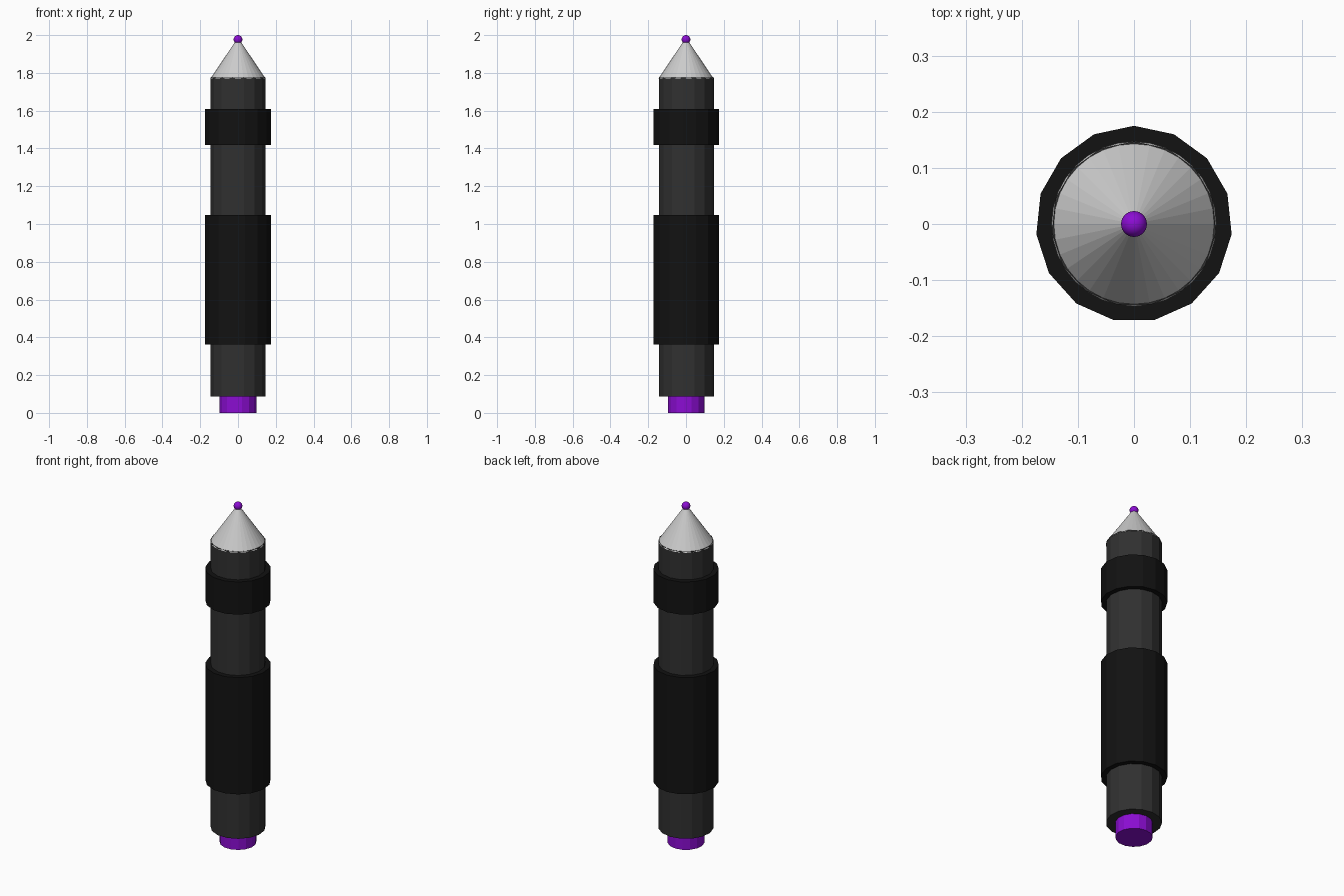
import bpy

if "Cube" in bpy.data.objects:
    bpy.data.objects.remove(bpy.data.objects["Cube"])

SIDES = 15  # low-poly barrel, first corner on +y


def material(name, rgb):
    m = bpy.data.materials.new(name)
    m.diffuse_color = (*rgb, 1.0)
    m.use_nodes = True
    m.node_tree.nodes["Principled BSDF"].inputs["Base Color"].default_value = m.diffuse_color
    return m


dark = material("dark_grey", (0.03, 0.03, 0.03))
black = material("black", (0.006, 0.006, 0.006))
purple = material("purple", (0.26, 0.004, 0.65))


def finish(name, mat):
    ob = bpy.context.object
    ob.name = name
    if mat:
        ob.data.materials.append(mat)
    return ob


def tube(name, radius, z0, z1, mat):
    bpy.ops.mesh.primitive_cylinder_add(
        vertices=SIDES, radius=radius, depth=z1 - z0, location=(0, 0, (z0 + z1) / 2))
    return finish(name, mat)


# Barrel, end button and the two grip bands
tube("barrel", 0.147, 0.088, 1.775, dark)
tube("end_button", 0.098, 0.0, 0.12, purple)
tube("lower_grip", 0.175, 0.362, 1.048, black)
tube("upper_grip", 0.175, 1.418, 1.61, black)

# Pointed metal nose, slightly sunk into the barrel
bpy.ops.mesh.primitive_cone_add(
    vertices=32, radius1=0.147, radius2=0, depth=0.218, location=(0, 0, 1.769 + 0.109))
finish("nose_cone", None)

# Glowing ball tip
bpy.ops.mesh.primitive_uv_sphere_add(
    segments=32, ring_count=16, radius=0.023, location=(0, 0, 1.977))
finish("tip_ball", purple)
bpy.ops.object.shade_smooth()
